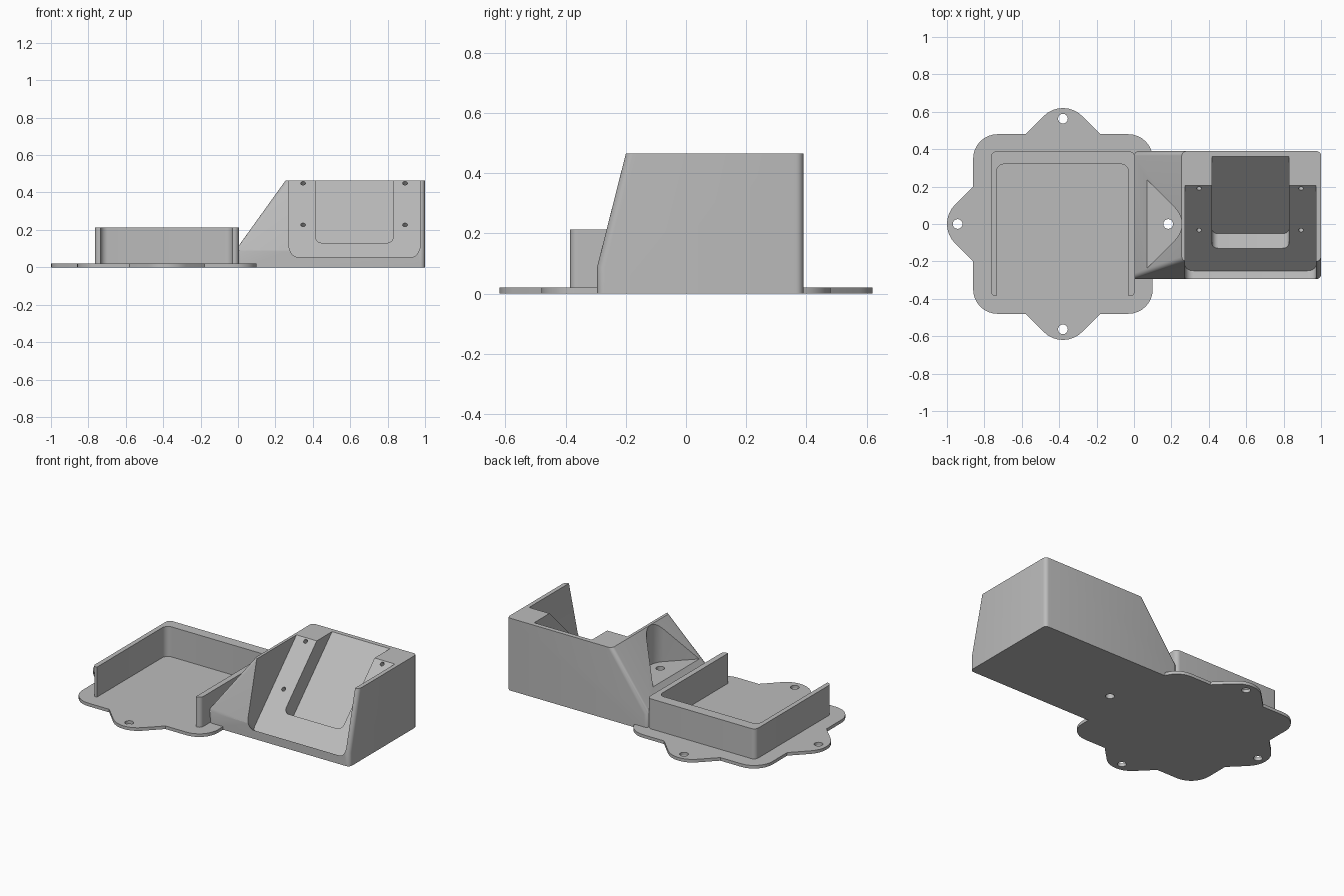
import bpy
import bmesh
from math import pi, cos, sin, radians
from mathutils import Vector, Matrix

if "Cube" in bpy.data.objects:
    bpy.data.objects.remove(bpy.data.objects["Cube"], do_unlink=True)

grey = bpy.data.materials.new("light_grey_plastic")
grey.use_nodes = True
grey.diffuse_color = (0.5, 0.5, 0.5, 1)
grey.node_tree.nodes["Principled BSDF"].inputs["Base Color"].default_value = (0.5, 0.5, 0.5, 1)


def make_object(name, bm, matrix=Matrix()):
    bmesh.ops.transform(bm, matrix=matrix, verts=bm.verts)
    bmesh.ops.recalc_face_normals(bm, faces=bm.faces)
    mesh = bpy.data.meshes.new(name)
    bm.to_mesh(mesh)
    bm.free()
    mesh.materials.append(grey)
    obj = bpy.data.objects.new(name, mesh)
    bpy.context.collection.objects.link(obj)
    return obj


def rounded(corners, steps=8):
    """Outline from (x, y, radius) corners, each filleted with an arc."""
    pts = []
    for i, (x, y, r) in enumerate(corners):
        p = Vector((x, y))
        if r == 0:
            pts.append(p)
            continue
        a = (Vector(corners[i - 1][:2]) - p).normalized()
        b = (Vector(corners[(i + 1) % len(corners)][:2]) - p).normalized()
        half = a.angle(b) / 2
        centre = p + (a + b).normalized() * (r / sin(half))
        start = p + a * (r * cos(half) / sin(half)) - centre
        end = p + b * (r * cos(half) / sin(half)) - centre
        sweep = start.angle(end)
        for k in range(steps + 1):
            t = k / steps
            pts.append(centre + (start * sin((1 - t) * sweep) + end * sin(t * sweep)) / sin(sweep))
    return pts


def circle(x, y, r, n=24):
    return [Vector((x + r * cos(2 * pi * k / n), y + r * sin(2 * pi * k / n))) for k in range(n)]


def prism(name, pts, low, high, matrix=Matrix()):
    bm = bmesh.new()
    face = bm.faces.new([bm.verts.new((p.x, p.y, low)) for p in pts])
    out = bmesh.ops.extrude_face_region(bm, geom=[face])
    tops = [v for v in out["geom"] if isinstance(v, bmesh.types.BMVert)]
    bmesh.ops.translate(bm, verts=tops, vec=(0, 0, high - low))
    return make_object(name, bm, matrix)


def cut(obj, cutter):
    mod = obj.modifiers.new("cut", "BOOLEAN")
    mod.operation = "DIFFERENCE"
    mod.solver = "EXACT"
    mod.object = cutter
    bpy.context.view_layer.objects.active = obj
    bpy.ops.object.modifier_apply(modifier=mod.name)
    bpy.data.objects.remove(cutter, do_unlink=True)


# Mounting plate: rounded square with a tab and a screw hole on each side
MID = -0.38
corners = []
for k in range(4):
    turn = Matrix.Rotation(k * pi / 2, 2)
    for x, y, r in ((0.48, -0.48, 0.13), (0.48, -0.2, 0), (0.68, 0, 0.145), (0.48, 0.2, 0)):
        p = turn @ Vector((x, y))
        corners.append((p.x + MID, p.y, r))
plate = prism("mounting_plate", rounded(corners), 0, 0.02)
for k in range(4):
    x, y = MID + 0.563 * cos(k * pi / 2), 0.563 * sin(k * pi / 2)
    cut(plate, prism("hole_cutter", circle(x, y, 0.026), -0.1, 0.1))

# Tray wall: three sides, open at the front
tray = prism("tray_wall", rounded([
    (-0.765, -0.385, 0.025), (-0.765, 0.388, 0.03), (0.005, 0.388, 0.03), (0.005, -0.385, 0.025),
    (-0.03, -0.385, 0), (-0.03, 0.32, 0.04), (-0.735, 0.32, 0.04), (-0.735, -0.385, 0)]), 0.01, 0.213)

# Housing: block with a sloped left end and a leaning front
bm = bmesh.new()
bmesh.ops.create_cube(bm, size=1)
bmesh.ops.scale(bm, vec=(1, 0.685, 0.465), verts=bm.verts)
bmesh.ops.translate(bm, vec=(0.5, 0.0475, 0.2325), verts=bm.verts)
for point, normal in (((0, 0, 0.11), (-0.355, 0, 0.255)), ((0, -0.295, 0.09), (0, -0.375, 0.095))):
    out = bmesh.ops.bisect_plane(bm, geom=bm.verts[:] + bm.edges[:] + bm.faces[:],
                                 plane_co=point, plane_no=normal, clear_outer=True)
    bmesh.ops.holes_fill(bm, edges=[e for e in bm.edges if e.is_boundary])
bmesh.ops.recalc_face_normals(bm, faces=bm.faces)
upright = [e for e in bm.edges if abs(e.verts[0].co.z - e.verts[1].co.z) > 0.05]
bmesh.ops.bevel(bm, geom=upright, offset=0.025, segments=5, profile=0.5, affect="EDGES")
housing = make_object("housing", bm)

# Tilted frame of the panel: x across, y up the panel, z out of it
tilt = Matrix.Translation((0, -0.25, 0.01)) @ Matrix.Rotation(pi / 4, 4, "X")

# Panel seat, deep window and four screw holes
cut(housing, prism("panel_cutter", rounded(
    [(0.273, 0, 0.045), (0.973, 0, 0.045), (0.973, 1.2, 0), (0.273, 1.2, 0)]), 0, 0.9, tilt))
cut(housing, prism("window_cutter", rounded(
    [(0.417, 0.17, 0.035), (0.828, 0.17, 0.035), (0.828, 1.2, 0), (0.417, 1.2, 0)]), -0.11, 0.2, tilt))
for x in (0.348, 0.893):
    for y in (0.307, 0.622):
        cut(housing, prism("screw_cutter", circle(x, y, 0.013, 16), -0.06, 0.1, tilt))

# Screw access pocket in the sloped end
cut(housing, prism("pocket_cutter", rounded(
    [(-0.05, -0.355, 0), (0.305, 0, 0.12), (-0.05, 0.355, 0)]), 0.207, 0.8))
cut(housing, prism("access_cutter", circle(MID + 0.563, 0, 0.026), -0.1, 0.3))

# Smooth the rounded edges, keep the corners sharp
bpy.ops.object.select_all(action="DESELECT")
for obj in (plate, tray, housing):
    obj.select_set(True)
bpy.context.view_layer.objects.active = housing
bpy.ops.object.shade_smooth_by_angle(angle=radians(30))
